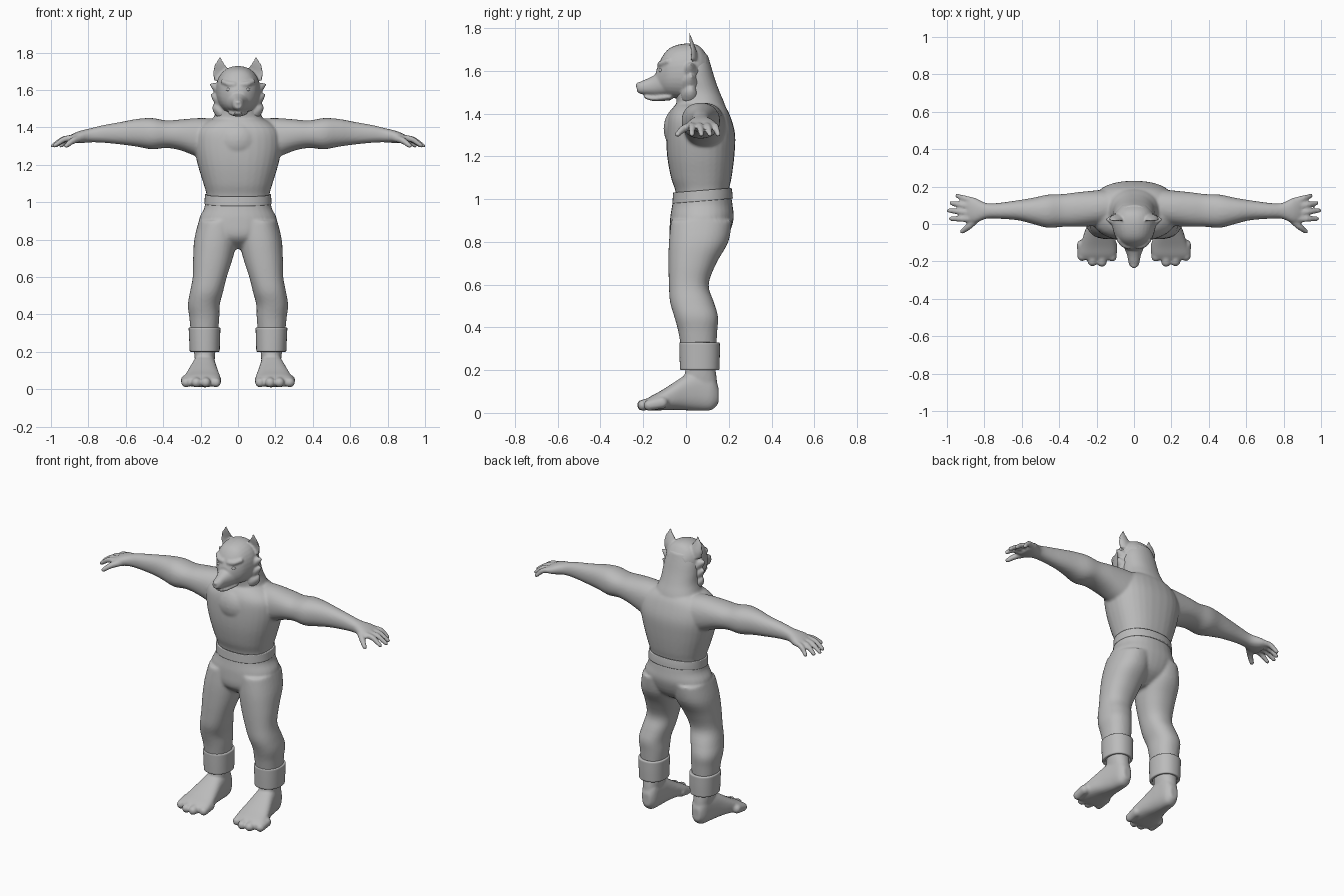
import bpy, bmesh
from math import cos, sin, pi, copysign
from mathutils import Vector, Matrix

if "Cube" in bpy.data.objects:
    bpy.data.objects.remove(bpy.data.objects["Cube"])

grey = bpy.data.materials.new("plain grey")
grey.use_nodes = True
grey.diffuse_color = (0.5, 0.5, 0.5, 1)
grey.node_tree.nodes["Principled BSDF"].inputs["Base Color"].default_value = (0.5, 0.5, 0.5, 1)


def spline(rows, steps):
    """Smooth in-between rows through the given ones."""
    out = []
    last = len(rows) - 1
    for i in range(last):
        a, b, c, d = (rows[min(max(k, 0), last)] for k in range(i - 1, i + 3))
        for s in range(steps):
            t = s / steps
            out.append([q + t / 2 * (r - p + t * (2*p - 5*q + 4*r - w + t * (3*q - p - 3*r + w)))
                        for p, q, r, w in zip(a, b, c, d)])
    return out + [list(rows[-1])]


def loft(bm, axis, rows, side=1, power=0.9, dent=0, caps=True, n=32):
    """Oval rings across an axis; a row is position, then low and high of the other two axes."""
    rings = []
    for pos, a0, a1, b0, b1 in spline(rows, 4):
        ring = []
        for k in range(n):
            c, s = cos(2 * pi * k / n), sin(2 * pi * k / n)
            c = copysign(abs(c) ** power, c)
            s = copysign(abs(s) ** power, s)
            if s < 0:
                s *= 1 - dent
            co = [(a0 + a1) / 2 + c * (a1 - a0) / 2, (b0 + b1) / 2 + s * (b1 - b0) / 2]
            co.insert("xyz".index(axis), pos)
            co[0] *= side
            ring.append(bm.verts.new(co))
        rings.append(ring)
    faces = [bm.faces.new((p[k], p[(k + 1) % n], q[(k + 1) % n], q[k]))
             for p, q in zip(rings, rings[1:]) for k in range(n)]
    if caps:
        faces += [bm.faces.new(rings[0]), bm.faces.new(rings[-1])]
    bmesh.ops.recalc_face_normals(bm, faces=faces)


def even(rows):
    """Rows given as position, half width, low, high."""
    return [(p, -h, h, lo, hi) for p, h, lo, hi in rows]


def limb(bm, points, side=1):
    """Rounded tapering limb; a point is x, y, z, radius."""
    for x, y, z, r in spline(points, 6):
        bmesh.ops.create_icosphere(bm, subdivisions=2, radius=r,
                                   matrix=Matrix.Translation((x * side, y, z)))


def blob(bm, centre, size):
    bmesh.ops.create_icosphere(bm, subdivisions=3, radius=1,
                               matrix=Matrix.LocRotScale(Vector(centre), None, Vector(size)))


def finish(name, bm, voxel=0, smooth=4):
    mesh = bpy.data.meshes.new(name)
    bm.to_mesh(mesh)
    bm.free()
    mesh.materials.append(grey)
    obj = bpy.data.objects.new(name, mesh)
    bpy.context.collection.objects.link(obj)
    for p in mesh.polygons:
        p.use_smooth = True
    if voxel:
        # Fuse overlapping forms into one soft skin
        fuse = obj.modifiers.new("fuse", "REMESH")
        fuse.mode = "VOXEL"
        fuse.voxel_size = voxel
        fuse.use_smooth_shade = True
        soft = obj.modifiers.new("soften", "SMOOTH")
        soft.factor = 0.5
        soft.iterations = smooth
    return obj


# Torso, neck and arms
bm = bmesh.new()
loft(bm, "z", even([(0.98, .165, -.04, .195), (1.04, .168, -.05, .2), (1.1, .185, -.07, .213),
                    (1.2, .215, -.088, .226), (1.3, .235, -.092, .23), (1.38, .225, -.085, .21),
                    (1.43, .17, -.06, .185), (1.455, .1, -.03, .15)]), power=0.85)
loft(bm, "z", even([(1.36, .16, -.06, .205), (1.44, .135, -.045, .183), (1.5, .115, -.05, .158),
                    (1.56, .112, -.06, .136), (1.62, .105, -.06, .118), (1.68, .08, -.05, .1)]))
blob(bm, (0, -.02, 1.33), (.12, .085, .11))
arm = [(.1, .0, .19, 1.2, 1.445), (.2, -.01, .18, 1.235, 1.45), (.3, -.015, .17, 1.275, 1.443),
       (.38, -.015, .16, 1.29, 1.437), (.46, -.02, .157, 1.283, 1.45), (.54, .0, .14, 1.297, 1.445),
       (.62, .02, .127, 1.308, 1.43), (.72, .028, .113, 1.318, 1.412), (.79, .028, .112, 1.32, 1.395),
       (.85, .005, .14, 1.315, 1.38), (.89, .01, .14, 1.318, 1.362)]
finger_tips = [(.945, .15), (.975, .112), (.99, .072), (.98, .028)]
for side in (1, -1):
    loft(bm, "x", arm, side)
    for i, (x, y) in enumerate(finger_tips):
        root = .125 - i * .033
        limb(bm, [(.86, root, 1.345, .018), ((x + .87) / 2, (root + y) / 2, 1.338, .017),
                  (x, y, 1.302, .013)], side)
    limb(bm, [(.83, .04, 1.345, .022), (.88, -.01, 1.33, .019), (.918, -.04, 1.302, .014)], side)
finish("torso_and_arms", bm, 0.008)

# Head with muzzle, jaw, ears and cheek fur
bm = bmesh.new()
loft(bm, "y", even([(-.14, .035, 1.52, 1.6), (-.11, .072, 1.49, 1.668), (-.07, .1, 1.475, 1.71),
                    (0, .117, 1.468, 1.728), (.06, .1, 1.5, 1.717), (.1, .065, 1.56, 1.67)]))
loft(bm, "y", even([(-.23, .017, 1.502, 1.535), (-.212, .028, 1.492, 1.55), (-.17, .036, 1.487, 1.568),
                    (-.13, .052, 1.482, 1.592), (-.07, .085, 1.48, 1.64)]))
loft(bm, "y", even([(-.195, .018, 1.472, 1.484), (-.15, .03, 1.458, 1.482), (-.07, .055, 1.462, 1.5)]))
blob(bm, (0, -.22, 1.533), (.02, .016, .014))
ear = [(1.65, .03, .128, -.02, .055), (1.69, .044, .134, -.015, .05), (1.73, .066, .127, -.01, .036),
       (1.76, .084, .11, .0, .024), (1.785, .091, .097, .006, .016)]
for side in (1, -1):
    loft(bm, "z", ear, side, dent=1.3)
    limb(bm, [(.02, -.118, 1.628, .017), (.052, -.112, 1.633, .016), (.08, -.085, 1.645, .014)], side)
    for x, z in ((.146, 1.63), (.142, 1.575), (.126, 1.52)):
        limb(bm, [(.08, .02, z - .035, .045), (.11, .02, z - .018, .028), (x, .025, z, .006)], side)
finish("head", bm, 0.006, 3)

# Eyes
bm = bmesh.new()
for side in (1, -1):
    blob(bm, (side * .048, -.112, 1.602), (.017, .016, .011))
finish("eyes", bm)

# Trousers
bm = bmesh.new()
loft(bm, "z", even([(.75, .05, .0, .1), (.81, .16, -.07, .185), (.9, .208, -.075, .222),
                    (.97, .18, -.065, .218), (1.03, .174, -.056, .209)]))
leg = [(.9, .0, .21, -.07, .215), (.8, .004, .234, -.08, .198), (.7, .028, .24, -.082, .142),
       (.6, .06, .242, -.08, .106), (.52, .08, .257, -.075, .13), (.45, .098, .268, -.055, .15),
       (.38, .1, .26, -.036, .146), (.28, .11, .25, -.02, .14)]
for side in (1, -1):
    loft(bm, "z", leg, side)
finish("trousers", bm, 0.009)

# Waistband
bm = bmesh.new()
loft(bm, "z", even([(.985, .179, -.064, .219), (1.01, .178, -.062, .217), (1.035, .177, -.06, .213)]),
     caps=False, n=64)
# The band rises towards the back
for v in bm.verts:
    v.co.z += v.co.y * 0.08
band = finish("waistband", bm)
wall = band.modifiers.new("thickness", "SOLIDIFY")
wall.thickness = 0.012

# Rolled cuffs
for side, label in ((1, "left"), (-1, "right")):
    bm = bmesh.new()
    loft(bm, "z", [(.2, .098, .258, -.028, .156), (.265, .096, .261, -.03, .158),
                   (.33, .094, .264, -.031, .158)], side, caps=False, n=48)
    cuff = finish(label + "_cuff", bm)
    wall = cuff.modifiers.new("thickness", "SOLIDIFY")
    wall.thickness = 0.018
    edge = cuff.modifiers.new("rounded rim", "BEVEL")
    edge.width = 0.005
    edge.segments = 2

# Feet with toes
foot = [(.152, .15, .2, .045, .12), (.12, .128, .222, .014, .19), (.06, .12, .235, .01, .2),
        (0, .114, .25, .012, .178), (-.06, .104, .27, .014, .14), (-.12, .094, .288, .012, .102),
        (-.165, .096, .295, .012, .078), (-.19, .115, .28, .018, .06)]
ankle = [(.07, .13, .22, .0, .15), (.15, .125, .23, -.01, .145), (.22, .12, .236, .0, .136),
         (.3, .12, .236, .0, .13)]
toes = [(.118, -.175), (.172, -.203), (.222, -.2), (.277, -.172)]
for side, label in ((1, "left"), (-1, "right")):
    bm = bmesh.new()
    loft(bm, "y", foot, side, power=0.8)
    loft(bm, "z", ankle, side)
    for x, y in toes:
        limb(bm, [(x, y + .06, .048, .03), (x, y, .036, .027)], side)
    finish(label + "_foot", bm, 0.007)
